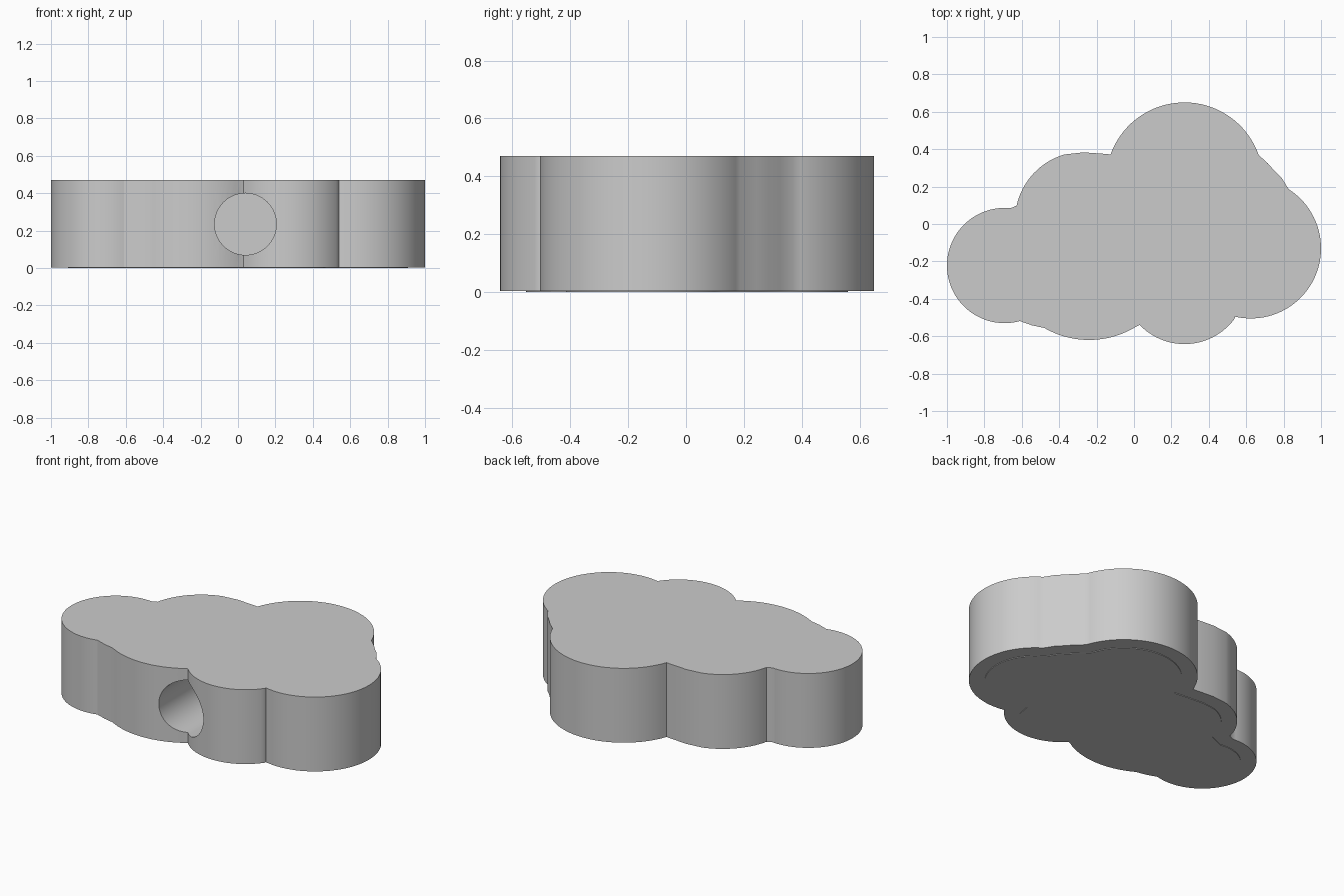
import bpy, bmesh, math

if "Cube" in bpy.data.objects:
    bpy.data.objects.remove(bpy.data.objects["Cube"])

HEIGHT = 0.47
LIP = 0.004      # thin raised panel under the base
STEP = math.radians(4)

grey = bpy.data.materials.new("plain grey")
grey.diffuse_color = (0.6, 0.6, 0.6, 1)
grey.use_nodes = True
grey.node_tree.nodes["Principled BSDF"].inputs["Base Color"].default_value = grey.diffuse_color


def arc(cx, cy, r, start, end):
    """Clockwise arc about a centre, from the direction of start to that of end."""
    a = math.atan2(start[1] - cy, start[0] - cx)
    b = math.atan2(end[1] - cy, end[0] - cx)
    while b >= a:
        b -= 2 * math.pi
    n = max(2, math.ceil((a - b) / STEP))
    return [(cx + r * math.cos(a + (b - a) * i / n),
             cy + r * math.sin(a + (b - a) * i / n)) for i in range(n + 1)]


# Cloud outline, clockwise: one arc per lobe, joined by short shoulders
outline = []
outline += arc(0.27, 0.23, 0.42, (-0.12, 0.37), (0.67, 0.37))        # big back lobe
outline += [(0.715, 0.325), (0.75, 0.285), (0.79, 0.245)]            # shoulder
outline += arc(0.625, -0.13, 0.375, (0.83, 0.19), (0.54, -0.495))    # right lobe
outline += arc(0.27, -0.31, 0.332, (0.53, -0.50), (0.025, -0.545))   # front lobe
outline += arc(-0.24, -0.14, 0.48, (0.015, -0.545), (-0.48, -0.555)) # front left lobe
outline += [(-0.545, -0.542)]
outline += arc(-0.692, -0.222, 0.308, (-0.61, -0.52), (-0.66, 0.085))# left lobe
outline += arc(-0.27, 0.02, 0.366, (-0.635, 0.10), (-0.37, 0.37))    # back left lobe
outline += [(-0.27, 0.383), (-0.17, 0.376)]

# Cloud body: extruded outline with a shallow inset panel on the underside
bm = bmesh.new()
base = bm.faces.new([bm.verts.new((x, y, LIP)) for x, y in outline])
top = bmesh.ops.extrude_face_region(bm, geom=[base], use_keep_orig=True)
bmesh.ops.translate(bm, vec=(0, 0, HEIGHT - LIP),
                    verts=[g for g in top["geom"] if isinstance(g, bmesh.types.BMVert)])
bmesh.ops.recalc_face_normals(bm, faces=bm.faces)
bmesh.ops.inset_region(bm, faces=[base], thickness=0.09, use_even_offset=True)
panel = bmesh.ops.extrude_discrete_faces(bm, faces=[base])["faces"][0]
bmesh.ops.translate(bm, vec=(0, 0, -LIP), verts=panel.verts)
bmesh.ops.recalc_face_normals(bm, faces=bm.faces)
mesh = bpy.data.meshes.new("cloud_body")
bm.to_mesh(mesh)
bm.free()
mesh.materials.append(grey)
body = bpy.data.objects.new("cloud_body", mesh)
bpy.context.collection.objects.link(body)

# Round blind hole in the front
y0, y1 = -0.9, 0.2
bpy.ops.mesh.primitive_cylinder_add(vertices=64, radius=0.165, depth=y1 - y0,
                                    location=(0.04, (y0 + y1) / 2, 0.235),
                                    rotation=(math.pi / 2, 0, 0))
cutter = bpy.context.object
cutter.name = "hole_cutter"
cutter.data.materials.append(grey)
cutter.hide_render = True

bpy.ops.object.select_all(action='DESELECT')
bpy.context.view_layer.objects.active = body
body.select_set(True)
cut = body.modifiers.new("front_hole", 'BOOLEAN')
cut.operation = 'DIFFERENCE'
cut.solver = 'EXACT'
cut.object = cutter
bpy.ops.object.modifier_apply(modifier=cut.name)
bpy.data.objects.remove(cutter)
bpy.ops.object.shade_smooth_by_angle(angle=math.radians(30))
